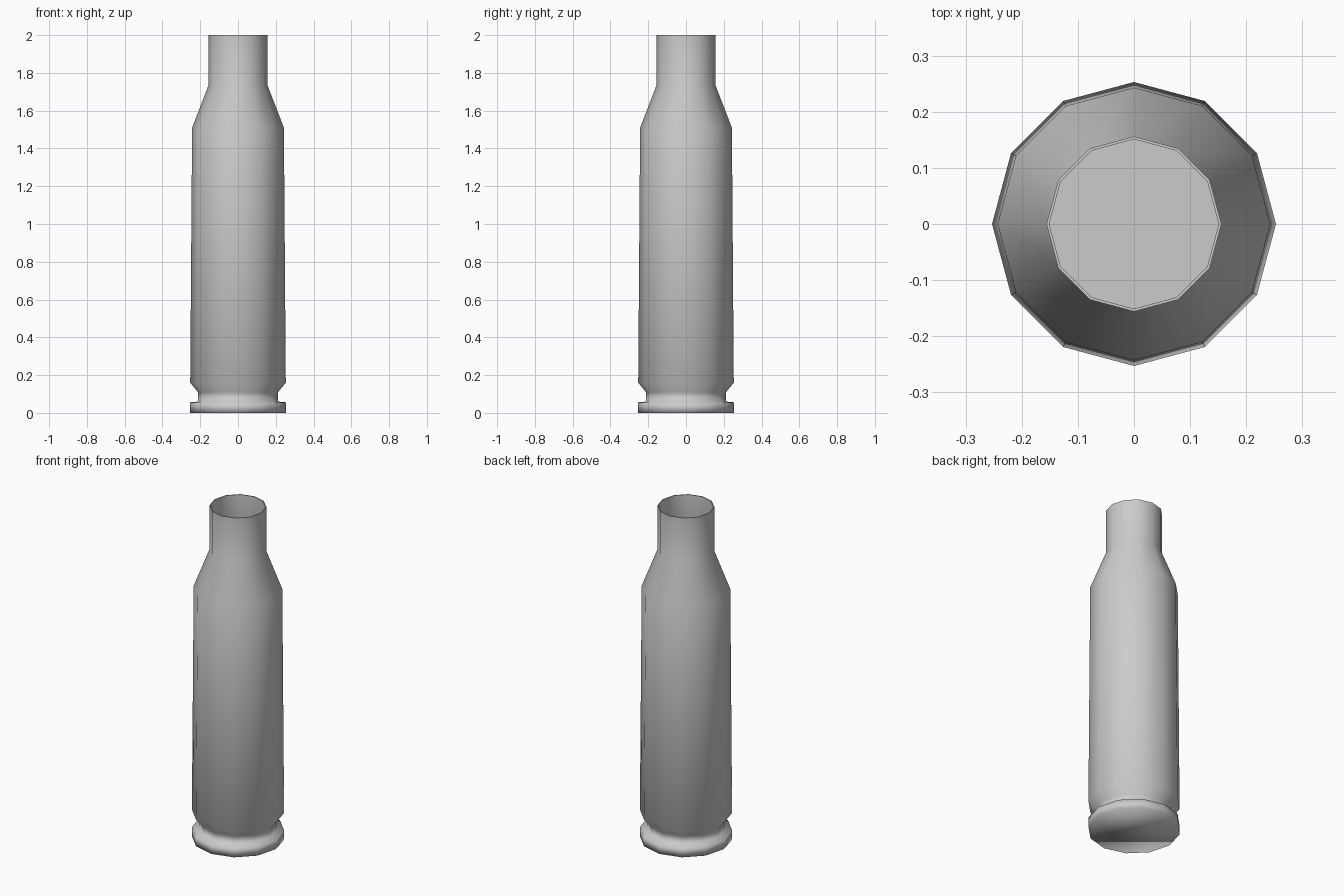
import bpy, bmesh, math

if "Cube" in bpy.data.objects:
    bpy.data.objects.remove(bpy.data.objects["Cube"])

SIDES = 12


def lathe(name, profile, flat_from):
    """Spin (radius, z) points into a closed 12-sided body; faces of bands >= flat_from stay flat."""
    bm = bmesh.new()
    rings = []
    for r, z in profile:
        rings.append([bm.verts.new((r * math.cos(2 * math.pi * i / SIDES),
                                    r * math.sin(2 * math.pi * i / SIDES), z))
                      for i in range(SIDES)])
    for k, (a, b) in enumerate(zip(rings, rings[1:])):
        for i in range(SIDES):
            j = (i + 1) % SIDES
            f = bm.faces.new((a[i], a[j], b[j], b[i]))
            f.smooth = k not in flat_from
    # base disc and inner floor
    bm.faces.new(rings[0][::-1]).smooth = True
    bm.faces.new(rings[-1]).smooth = False
    bmesh.ops.recalc_face_normals(bm, faces=bm.faces)
    # keep the mouth lip and the inner floor crisp
    for e in bm.edges:
        if any(not f.smooth for f in e.link_faces):
            e.smooth = False
    me = bpy.data.meshes.new(name)
    bm.to_mesh(me)
    bm.free()
    ob = bpy.data.objects.new(name, me)
    bpy.context.collection.objects.link(ob)
    return ob


outer = [
    (0.253, 0.0), (0.253, 0.056),      # rim
    (0.212, 0.06), (0.212, 0.11),      # extractor groove
    (0.253, 0.16), (0.243, 1.51),      # tapered body
    (0.156, 1.735), (0.156, 2.0),      # shoulder and neck
]
inner = [
    (0.151, 2.0), (0.151, 1.735),      # mouth lip and inner neck
    (0.237, 1.505), (0.246, 0.165),    # inner shoulder and body wall
]
lathe("cartridge_case", outer + inner, flat_from={len(outer) - 1})
